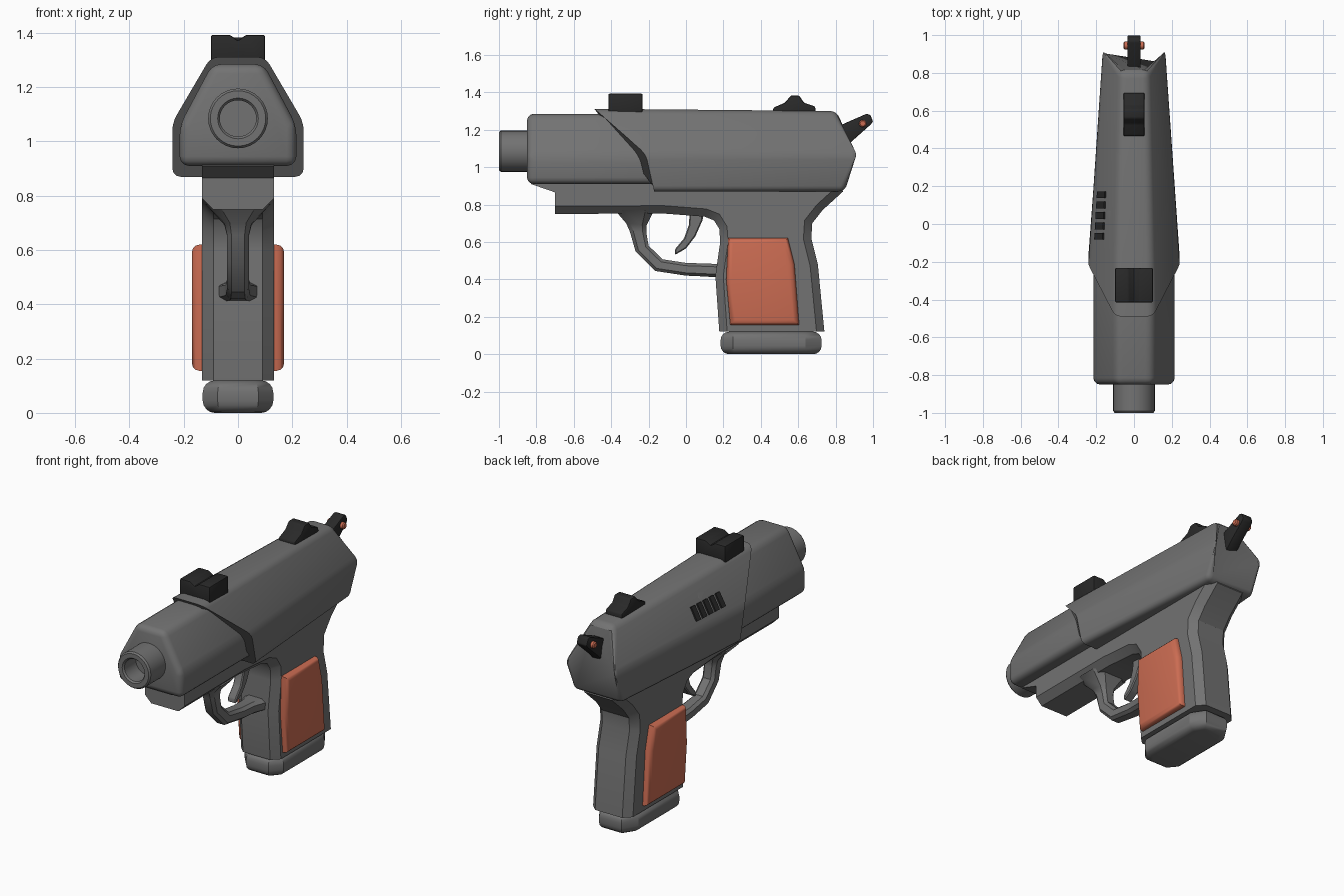
import bpy, bmesh, math
from mathutils import Vector

if "Cube" in bpy.data.objects:
    bpy.data.objects.remove(bpy.data.objects["Cube"])


def material(name, rgb):
    m = bpy.data.materials.new(name)
    m.diffuse_color = (*rgb, 1)
    m.use_nodes = True
    m.node_tree.nodes["Principled BSDF"].inputs["Base Color"].default_value = m.diffuse_color
    return m


GREY = material("gunmetal grey", (0.17, 0.17, 0.17))
BLACK = material("sight black", (0.022, 0.022, 0.022))
ORANGE = material("grip orange", (0.60, 0.15, 0.085))


def loft(name, rings, mat, bevel=0.0, segs=2, keep=None):
    """Skin rings of points, cap the ends, then bevel the sharp edges (or those passing keep)."""
    bm = bmesh.new()
    vs = [[bm.verts.new(p) for p in r] for r in rings]
    n = len(vs[0])
    for a, b in zip(vs, vs[1:]):
        for i in range(n):
            bm.faces.new((a[i], a[(i + 1) % n], b[(i + 1) % n], b[i]))
    bm.faces.new(vs[0])
    bm.faces.new(vs[-1])
    bmesh.ops.recalc_face_normals(bm, faces=bm.faces)
    if bevel:
        edges = [e for e in bm.edges if
                 (keep(e) if keep else e.calc_face_angle(0) > 0.35)]
        bmesh.ops.bevel(bm, geom=edges, offset=bevel, segments=segs, profile=0.5,
                        affect='EDGES', clamp_overlap=True)
        bmesh.ops.recalc_face_normals(bm, faces=bm.faces)
    me = bpy.data.meshes.new(name)
    bm.to_mesh(me)
    bm.free()
    me.materials.append(mat)
    ob = bpy.data.objects.new(name, me)
    bpy.context.collection.objects.link(ob)
    return ob


def prism(name, prof, x0, x1, mat, **kw):
    """Side profile of (y, z) points extruded from x0 to x1."""
    return loft(name, [[(x, y, z) for y, z in prof] for x in (x0, x1)], mat, **kw)


def lathe(name, prof, mat, centre, axis, n=32):
    """Circles of (radius, position) strung along the x or y axis."""
    rings = []
    for r, p in prof:
        ring = []
        for i in range(n):
            a = 2 * math.pi * i / n
            u, v = r * math.cos(a), r * math.sin(a)
            off = (u, p, v) if axis == 'Y' else (p, u, v)
            ring.append(Vector(centre) + Vector(off))
        rings.append(ring)
    return loft(name, rings, mat)


# Barrel with open muzzle
lathe("barrel", [(0.11, -0.7), (0.11, -0.99), (0.102, -1.0), (0.075, -1.0),
                 (0.067, -0.99), (0.067, -0.88)], GREY, (0, 0, 1.085), 'Y')


def hexagon(w, wt, bottom, shoulder, top):
    """Slide section; each level is (y, z)."""
    return [(-w, *bottom), (w, *bottom), (w, *shoulder),
            (wt, *top), (-wt, *top), (-w, *shoulder)]


# Front slide housing
loft("front_housing",
     [hexagon(0.215, 0.095, (y, 0.91), (y, 1.06), (y, 1.285)) for y in (-0.85, 0.1)],
     GREY, bevel=0.035, segs=3)

# Rear slide, swept at the front and tapering to the back
W0, W1 = 0.242, 0.165
T0, T1 = 0.10, 0.075
slide = loft("slide", [
    hexagon(W0, T0, (-0.17, 0.87), (-0.215, 1.07), (-0.49, 1.312)),
    hexagon(W1, T1, (0.845, 0.87), (0.935, 1.07), (0.80, 1.30))],
    GREY, bevel=0.03, segs=3,
    keep=lambda e: e.calc_face_angle(0) > 0.35 and
    not all(v.co.y < 0 for v in e.verts))

# Frame and grip body in one profile with chamfered rims
FRAME = [(-0.83, 0.93), (-0.83, 0.91), (-0.70, 0.865), (-0.70, 0.75), (-0.12, 0.752),
         (0.10, 0.735), (0.15, 0.715), (0.178, 0.67), (0.183, 0.60), (0.157, 0.42),
         (0.178, 0.12), (0.74, 0.12), (0.705, 0.48), (0.67, 0.62), (0.675, 0.70),
         (0.73, 0.77), (0.84, 0.87), (0.82, 0.93)]


def frame_rim(e):
    a, b = (v.co for v in e.verts)
    return (abs(a.x - b.x) < 1e-4 and not (a.y < -0.6 and b.y < -0.6)
            and max(a.z, b.z) < 0.9 and not (a.z < 0.13 and b.z < 0.13))


prism("frame", FRAME, -0.133, 0.133, GREY, bevel=0.042, segs=1, keep=frame_rim)

# Grip panels on both sides
PANEL = [(0.225, 0.62), (0.545, 0.62), (0.58, 0.48), (0.605, 0.155), (0.237, 0.155), (0.215, 0.40)]
for side, s in (("right", 1), ("left", -1)):
    prism("grip_panel_" + side, PANEL, s * 0.10, s * 0.17, ORANGE, bevel=0.028, segs=3,
          keep=lambda e: all(abs(v.co.x) > 0.16 for v in e.verts))

# Magazine base plate
PLATE = [(-0.13, 0.25), (-0.075, 0.185), (0.075, 0.185), (0.13, 0.25),
         (0.13, 0.64), (0.075, 0.725), (-0.075, 0.725), (-0.13, 0.64)]
loft("magazine_base", [[(x, y, z) for x, y in PLATE] for z in (0, 0.12)], GREY,
     bevel=0.045, segs=4, keep=lambda e: abs(e.verts[0].co.z - e.verts[1].co.z) < 1e-4)

# Trigger guard: outer (y, z), inner (y, z), half width
GUARD = [(-0.38, 0.77, -0.17, 0.77, 0.12), (-0.32, 0.70, -0.21, 0.69, 0.05),
         (-0.30, 0.655, -0.212, 0.65, 0.04), (-0.27, 0.55, -0.20, 0.58, 0.04),
         (-0.165, 0.445, -0.125, 0.507, 0.04), (0.0, 0.42, 0.0, 0.488, 0.045),
         (0.09, 0.416, 0.09, 0.485, 0.05), (0.18, 0.41, 0.18, 0.482, 0.075)]
guard_rings = []
for yo, zo, yi, zi, w in GUARD:
    o, i = Vector((0, yo, zo)), Vector((0, yi, zi))
    guard_rings.append([o.lerp(i, t) + Vector((s * w, 0, 0)) for s, t in (
        (-0.6, 0), (0.6, 0), (1, 0.22), (1, 0.78), (0.6, 1), (-0.6, 1), (-1, 0.78), (-1, 0.22))])
loft("trigger_guard", guard_rings, GREY)

# Trigger
prism("trigger", [(0.02, 0.76), (0.015, 0.69), (-0.01, 0.62), (-0.06, 0.56), (-0.06, 0.53),
                  (0.0, 0.565), (0.05, 0.63), (0.09, 0.72), (0.09, 0.76)],
      -0.028, 0.028, GREY, bevel=0.006, segs=1)

# Notched sight block
NOTCH = [(-0.1, 1.27), (0.1, 1.27), (0.1, 1.393), (0.03, 1.393), (0, 1.372),
         (-0.03, 1.393), (-0.1, 1.393)]
loft("notched_sight", [[(x, y, z) for x, z in NOTCH] for y in (-0.415, -0.232)], BLACK,
     bevel=0.007)

# Ridge sight
prism("ridge_sight", [(0.463, 1.28), (0.467, 1.318), (0.53, 1.345), (0.56, 1.383), (0.605, 1.383),
                      (0.63, 1.345), (0.69, 1.325), (0.697, 1.28)], -0.056, 0.056, BLACK,
      bevel=0.008)

# Hammer with its pin
prism("hammer", [(0.78, 1.20), (0.85, 1.235), (0.965, 1.285), (0.985, 1.28), (1.0, 1.245),
                 (0.99, 1.23), (0.90, 1.15), (0.85, 1.10)], -0.035, 0.035, BLACK, bevel=0.006)
lathe("hammer_pin", [(0.014, -0.056), (0.02, -0.05), (0.02, 0.05), (0.014, 0.056)],
      ORANGE, (0, 0.945, 1.233), 'X', 16)


# Five dark slots lying on the left sloping face of the slide
def slope(y, t, lift):
    k = (y + 0.2) / 1.13
    w = W0 + (W1 - W0) * k
    wt = T0 + (T1 - T0) * k
    n = Vector((-0.24, 0, w - wt)).normalized()
    return Vector((-(w + (wt - w) * t), y, 1.07 + 0.24 * t)) + n * lift


for i in range(5):
    y = -0.065 + 0.055 * i
    loft(f"vent_slot_{i + 1}", [[slope(y + d, t, h) for d, t in (
        (-0.018, 0.2), (0.018, 0.2), (0.018, 0.52), (-0.018, 0.52))] for h in (-0.004, 0.005)],
        BLACK)

# Smooth shading with sharp edges kept
for ob in bpy.data.objects:
    ob.select_set(True)
bpy.context.view_layer.objects.active = slide
bpy.ops.object.shade_smooth_by_angle(angle=math.radians(32))
